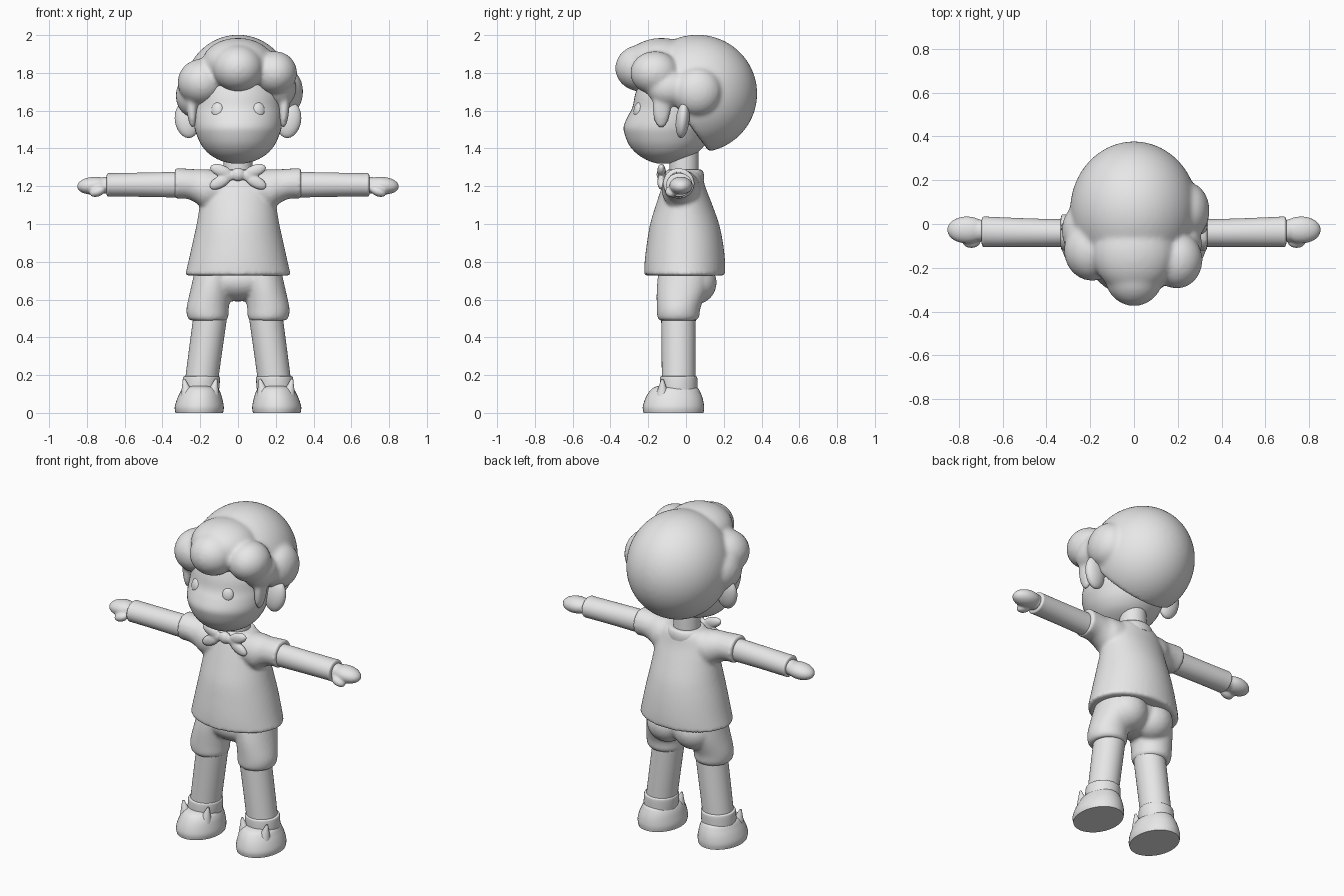
import bpy, bmesh, math
from mathutils import Matrix, Vector, Euler

if "Cube" in bpy.data.objects:
    bpy.data.objects.remove(bpy.data.objects["Cube"])

grey = bpy.data.materials.new("plain_grey")
grey.diffuse_color = (0.8, 0.8, 0.8, 1)
grey.use_nodes = True
grey.node_tree.nodes["Principled BSDF"].inputs["Base Color"].default_value = grey.diffuse_color


def ball(bm, center, radii, rot=(0, 0, 0), seg=32):
    """Ellipsoid with rotation in degrees."""
    r = Euler([math.radians(a) for a in rot]).to_matrix().to_4x4()
    m = Matrix.Translation(center) @ r @ Matrix.Diagonal((*radii, 1))
    return bmesh.ops.create_uvsphere(bm, u_segments=seg, v_segments=seg // 2, radius=1, matrix=m)["verts"]


def spline(rows, steps):
    """Smooth in-between rows (Catmull-Rom)."""
    out = []
    pts = [rows[0]] + list(rows) + [rows[-1]]
    for i in range(1, len(pts) - 2):
        a, b, c, d = pts[i - 1:i + 3]
        for k in range(steps):
            t = k / steps
            out.append([0.5 * (2 * q + (r - p) * t + (2 * p - 5 * q + 4 * r - s) * t * t
                               + (3 * q - p - 3 * r + s) * t ** 3)
                        for p, q, r, s in zip(a, b, c, d)])
    return out + [list(rows[-1])]


def loft(bm, rows, side=1, along="z", steps=4, seg=36):
    """Rows of (height, centre u, half u, v min, v max); along x: u = z, v = y."""
    rings = []
    for h, cu, hu, v0, v1 in spline(rows, steps):
        ring = []
        for k in range(seg):
            a = 2 * math.pi * k / seg
            u = cu + hu * math.cos(a)
            v = (v0 + v1) / 2 + (v1 - v0) / 2 * math.sin(a)
            p = (u, v, h) if along == "z" else (h, v, u)
            ring.append(bm.verts.new((p[0] * side, p[1], p[2])))
        rings.append(ring)
    for a, b in zip(rings, rings[1:]):
        for k in range(seg):
            n = (k + 1) % seg
            bm.faces.new((a[k], a[n], b[n], b[k]))
    bm.faces.new(rings[0])
    bm.faces.new(rings[-1])


def finish(name, bm, voxel=0, smooth=0):
    bmesh.ops.recalc_face_normals(bm, faces=bm.faces)
    me = bpy.data.meshes.new(name)
    bm.to_mesh(me)
    bm.free()
    me.materials.append(grey)
    ob = bpy.data.objects.new(name, me)
    bpy.context.collection.objects.link(ob)
    bpy.context.view_layer.objects.active = ob
    ob.select_set(True)
    if voxel:  # fuse overlapping volumes into one soft skin
        m = ob.modifiers.new("fuse", "REMESH")
        m.mode, m.voxel_size, m.use_smooth_shade = "VOXEL", voxel, True
        s = ob.modifiers.new("soften", "SMOOTH")
        s.factor, s.iterations = 0.5, smooth
        for f in me.polygons:
            f.use_smooth = True
    else:
        bpy.ops.object.shade_smooth_by_angle(angle=math.radians(40))
    ob.select_set(False)
    return ob


# Head and neck
bm = bmesh.new()
loft(bm, [(1.32, 0, .03, -.15, -.09), (1.335, 0, .09, -.20, -.03), (1.37, 0, .152, -.258, .05),
          (1.42, 0, .195, -.302, .10), (1.48, 0, .222, -.326, .13), (1.52, 0, .232, -.329, .15),
          (1.57, 0, .236, -.308, .16), (1.62, 0, .236, -.283, .16), (1.70, 0, .23, -.265, .16),
          (1.80, 0, .19, -.22, .16), (1.86, 0, .10, -.12, .10)], seg=48)
finish("head", bm)
bm = bmesh.new()
loft(bm, [(1.22, 0, .078, -.088, .068), (1.42, 0, .075, -.085, .065)])
finish("neck", bm)

# Hair: rounded skull cut along the nape, with fringe lumps and sideburns
bm = bmesh.new()
ball(bm, (0, .06, 1.69), (.292, .317, .312), seg=64)
cut = bmesh.ops.bisect_plane(bm, geom=bm.verts[:] + bm.edges[:] + bm.faces[:], plane_co=(0, .12, 1.385),
                             plane_no=Vector((0, -1.4, -1)), clear_outer=True)
bmesh.ops.contextual_create(bm, geom=[e for e in cut["geom_cut"] if isinstance(e, bmesh.types.BMEdge)])
for c, r in [((0, -.235, 1.825), (.135, .14, .125)),    # centre fringe
             ((0, -.13, 1.855), (.19, .19, .13)),       # crown bridge
             ((.195, -.165, 1.80), (.118, .13, .115)),  # right fringe
             ((-.19, -.12, 1.75), (.13, .14, .125)),    # left fringe
             ((.245, .06, 1.70), (.10, .13, .13)),      # tuft behind right ear
             ((-.225, -.03, 1.68), (.105, .13, .12)),   # left side
             ((.22, -.09, 1.72), (.09, .12, .10))]:     # right side
    ball(bm, c, r)
for s in (1, -1):
    ball(bm, (s * .245, -.13, 1.62), (.028, .05, .115), (0, s * 3, 0))
finish("hair", bm, .012, 8)

# Ears and eyes
for s, tag in ((1, "right"), (-1, "left")):
    bm = bmesh.new()
    ball(bm, (s * .27, -.018, 1.55), (.064, .036, .096), (-6, s * 10, 0))
    finish(tag + "_ear", bm)
    bm = bmesh.new()
    ball(bm, (s * .11, -.256, 1.605), (.033, .018, .039), (-12, 0, s * 22))
    finish(tag + "_eye", bm)

# Shirt: flared body fused with short sleeves
bm = bmesh.new()
loft(bm, [(.727, 0, .281, -.222, .208), (.80, 0, .263, -.219, .207), (.90, 0, .241, -.207, .196),
          (1.0, 0, .219, -.190, .175), (1.10, 0, .203, -.160, .140), (1.19, 0, .195, -.130, .105),
          (1.25, 0, .165, -.108, .088), (1.285, 0, .11, -.09, .075)], seg=48)
for s in (1, -1):
    loft(bm, [(.08, 1.19, .09, -.12, .08), (.17, 1.185, .105, -.13, .07), (.22, 1.20, .09, -.122, .05),
              (.27, 1.213, .08, -.122, .045), (.335, 1.215, .082, -.122, .045)], s, "x")
finish("shirt", bm, .011, 5)
bm = bmesh.new()
loft(bm, [(1.23, 0, .12, -.12, .095), (1.26, 0, .118, -.115, .095), (1.285, 0, .10, -.10, .085),
          (1.288, 0, .07, -.075, .06)])
finish("collar", bm)

# Bow tie: knot with two lobes a side
bm = bmesh.new()
ball(bm, (0, -.128, 1.262), (.038, .028, .036))
for s in (1, -1):
    ball(bm, (s * .09, -.13, 1.282), (.062, .022, .032), (0, -s * 20, 0))
    ball(bm, (s * .095, -.13, 1.222), (.062, .022, .032), (0, s * 28, 0))
    ball(bm, (s * .06, -.128, 1.255), (.045, .02, .03))
finish("bow_tie", bm, .007, 3)

# Shorts: hips, seat and two leg tubes fused
bm = bmesh.new()
ball(bm, (0, -.005, .70), (.225, .145, .11))
for s in (1, -1):
    ball(bm, (s * .09, .05, .69), (.12, .112, .115))
    loft(bm, [(.49, .158, .098, -.142, .058), (.51, .16, .109, -.152, .07), (.56, .16, .112, -.155, .078),
              (.66, .142, .108, -.155, .115), (.75, .12, .11, -.145, .13)], s)
finish("shorts", bm, .010, 5)

for s, tag in ((1, "right"), (-1, "left")):
    # Arm with a slight cuff at the wrist
    bm = bmesh.new()
    loft(bm, [(.28, 1.208, .066, -.103, .024), (.345, 1.208, .067, -.104, .022), (.50, 1.208, .064, -.104, .026),
              (.66, 1.207, .062, -.104, .033), (.688, 1.207, .062, -.104, .033), (.695, 1.207, .052, -.09, .02)],
         s, "x")
    finish(tag + "_arm", bm)

    # Mitten hand with thumb
    bm = bmesh.new()
    ball(bm, (s * .763, -.027, 1.203), (.09, .062, .047), (0, s * 4, 0))
    ball(bm, (s * .70, -.03, 1.205), (.05, .05, .045))
    ball(bm, (s * .742, -.078, 1.172), (.045, .032, .026), (0, s * 22, 0))
    finish(tag + "_hand", bm, .007, 4)

    # Leg and sock cuff
    bm = bmesh.new()
    loft(bm, [(.06, .203, .088, -.128, .048), (.20, .189, .088, -.128, .05), (.56, .14, .09, -.132, .052)], s)
    finish(tag + "_leg", bm)
    bm = bmesh.new()
    loft(bm, [(.08, .20, .092, -.13, .06), (.13, .197, .098, -.138, .06), (.182, .194, .098, -.137, .06),
              (.193, .194, .093, -.132, .054), (.194, .194, .08, -.12, .04)], s)
    finish(tag + "_sock", bm)

    # Shoe with two pointed flaps
    bm = bmesh.new()
    loft(bm, [(0, .205, .126, -.225, .093), (.03, .205, .13, -.229, .096), (.07, .203, .121, -.218, .09),
              (.105, .20, .108, -.20, .078), (.13, .20, .092, -.178, .064), (.142, .20, .06, -.15, .04)], s)
    for x, tilt in ((.125, -12), (.277, 12)):
        m = Matrix.Translation((s * x, -.125, .135)) @ Matrix.Rotation(math.radians(s * tilt), 4, "Y")
        bmesh.ops.create_cone(bm, cap_ends=True, segments=20, radius1=.036, radius2=.006, depth=.09, matrix=m)
    finish(tag + "_shoe", bm)
